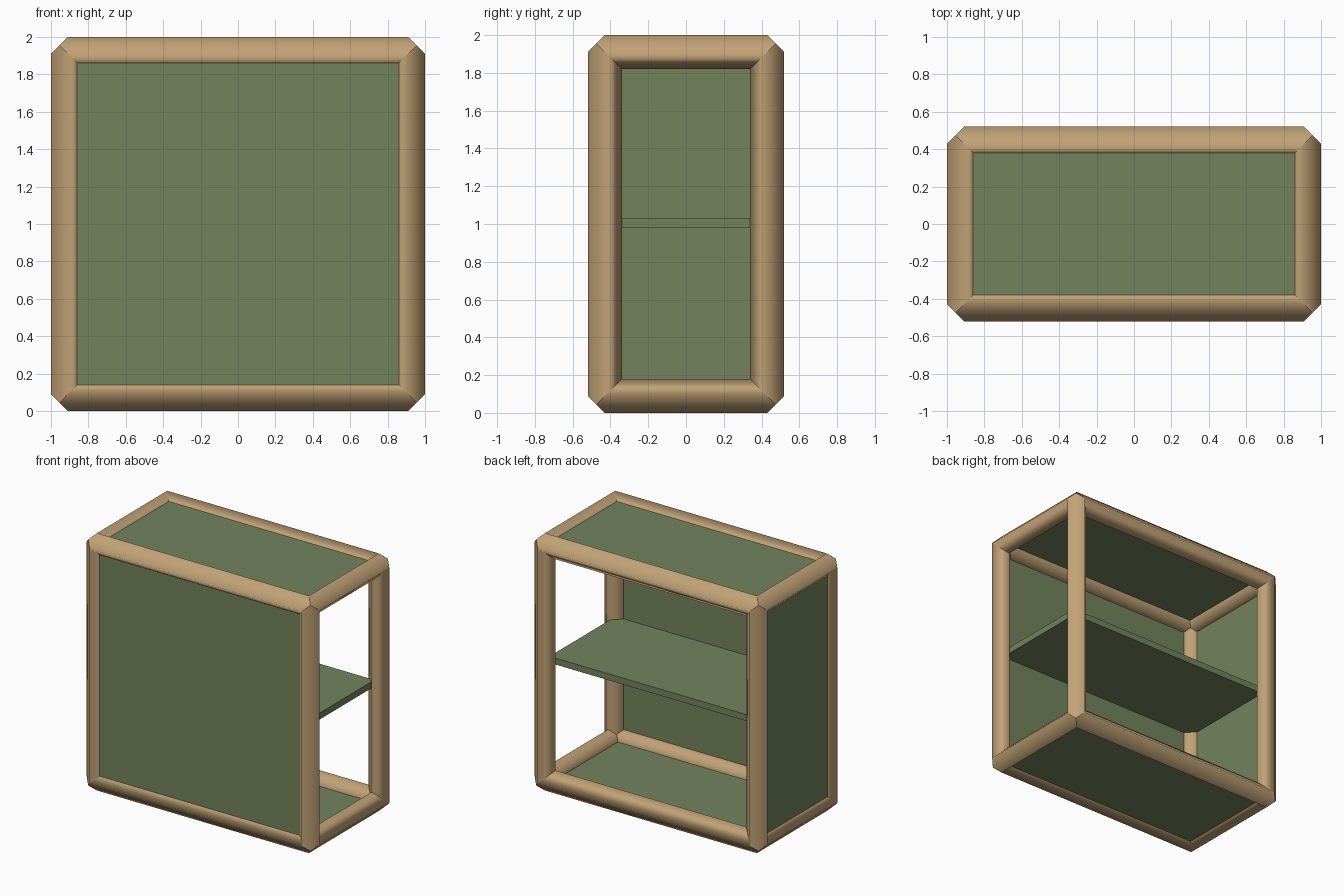
import bpy, bmesh
from mathutils import Vector

if "Cube" in bpy.data.objects:
    bpy.data.objects.remove(bpy.data.objects["Cube"])

HALF = Vector((0.91, 0.43, 0.91))   # beam centre lines
MID = Vector((0, 0, 1))
R = 0.09                            # half diagonal of the beam profile


def material(name, rgb):
    m = bpy.data.materials.new(name)
    m.diffuse_color = (*rgb, 1)
    m.use_nodes = True
    m.node_tree.nodes["Principled BSDF"].inputs["Base Color"].default_value = m.diffuse_color
    return m


wood = material("wood", (0.53, 0.36, 0.18))
green = material("green_panel", (0.17, 0.23, 0.11))


def finish(name, bm, mat, smooth):
    bmesh.ops.recalc_face_normals(bm, faces=bm.faces[:])
    for f in bm.faces:
        f.smooth = smooth
    me = bpy.data.meshes.new(name)
    bm.to_mesh(me)
    bm.free()
    me.materials.append(mat)
    ob = bpy.data.objects.new(name, me)
    bpy.context.collection.objects.link(ob)


# Diamond profile with three-way mitred ends: outward b, outward c, along a
RING = [(R, 0, 0), (R / 2, R / 2, R / 2), (0, R, 0),
        (-R, 0, -R), (-R / 2, -R / 2, -R / 2), (0, -R, -R)]


def beam(name, a, sb, sc):
    b, c = (a + 1) % 3, (a + 2) % 3
    bm = bmesh.new()
    ends = []
    for e in (-1, 1):
        ring = []
        for ob, oc, oa in RING:
            p = Vector((0, 0, 0))
            p[a] = e * (HALF[a] + oa)
            p[b] = sb * (HALF[b] + ob)
            p[c] = sc * (HALF[c] + oc)
            ring.append(bm.verts.new(p + MID))
        ends.append(ring)
    lo, hi = ends
    for i in range(6):
        j = (i + 1) % 6
        bm.faces.new((lo[i], lo[j], hi[j], hi[i]))
    finish(name, bm, wood, True)


def box(name, lo, hi):
    lo, hi = Vector(lo), Vector(hi)
    bm = bmesh.new()
    bmesh.ops.create_cube(bm, size=1)
    for v in bm.verts:
        v.co = (lo + hi) / 2 + v.co * (hi - lo)
    finish(name, bm, green, False)


# Twelve frame beams
for a, label in enumerate(("width_beam", "depth_beam", "upright_beam")):
    for sb in (-1, 1):
        for sc in (-1, 1):
            beam(label, a, sb, sc)

# Panels on bottom, top, front and left; right and back stay open
X, Y = 0.91, 0.43
box("bottom_panel", (-X, -Y, 0.05), (X, Y, 0.10))
box("top_panel", (-X, -Y, 1.90), (X, Y, 1.95))
box("front_panel", (-X, -0.47, 0.09), (X, -0.42, 1.91))
box("left_panel", (-0.95, -Y, 0.09), (-0.90, Y, 1.91))

# Middle shelf
box("shelf", (-0.90, -0.42, 0.98), (0.90, 0.39, 1.03))
